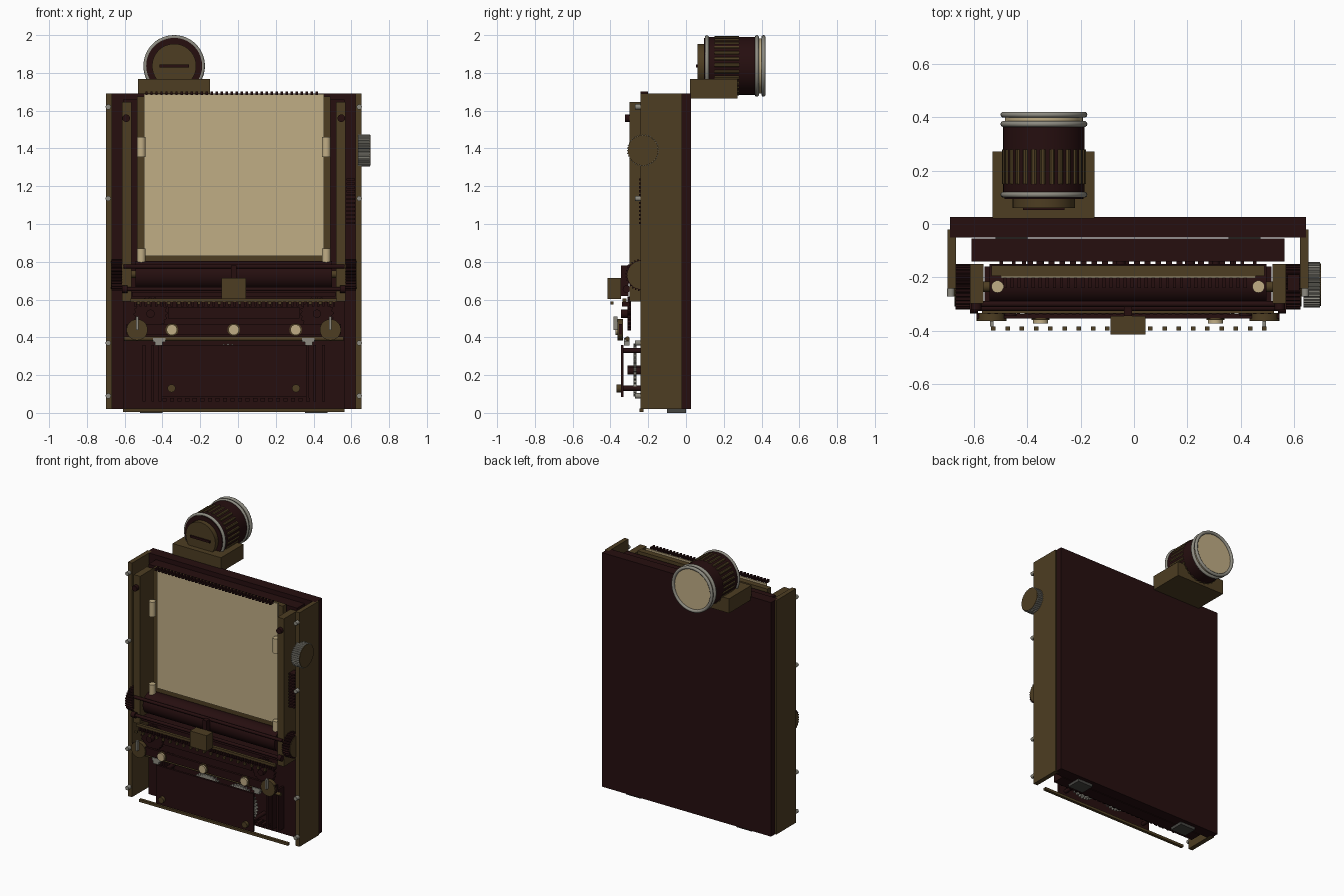
import bpy, bmesh, math
from mathutils import Matrix, Vector

if "Cube" in bpy.data.objects:
    bpy.data.objects.remove(bpy.data.objects["Cube"])

CX = -0.0225  # the machine's own mid plane


def material(name, rgb):
    m = bpy.data.materials.new(name)
    m.diffuse_color = (*rgb, 1)
    m.use_nodes = True
    m.node_tree.nodes["Principled BSDF"].inputs["Base Color"].default_value = m.diffuse_color
    return m


MAROON = material("dark_maroon", (0.019, 0.0045, 0.0048))
BRONZE = material("aged_bronze", (0.075, 0.047, 0.016))
CREAM = material("paper_cream", (0.53, 0.42, 0.235))
STEEL = material("dull_steel", (0.27, 0.26, 0.22))
RUBBER = material("grey_rubber", (0.06, 0.058, 0.052))
TURN = {"z": Matrix(), "x": Matrix.Rotation(math.pi / 2, 4, "Y"),
        "y": Matrix.Rotation(math.pi / 2, 4, "X")}


def finish(name, bm, mat, smooth=False):
    bmesh.ops.recalc_face_normals(bm, faces=bm.faces)
    me = bpy.data.meshes.new(name)
    bm.to_mesh(me)
    bm.free()
    me.materials.append(mat)
    ob = bpy.data.objects.new(name, me)
    bpy.context.collection.objects.link(ob)
    if smooth:
        bpy.ops.object.select_all(action="DESELECT")
        ob.select_set(True)
        bpy.context.view_layer.objects.active = ob
        bpy.ops.object.shade_smooth_by_angle(angle=math.radians(35))
    return ob


def boxes(name, mat, *dims, mirror=False):
    """One object of boxes, each (x0, x1, y0, y1, z0, z1)."""
    bm = bmesh.new()
    dims = list(dims)
    if mirror:
        dims += [(2 * CX - d[1], 2 * CX - d[0], *d[2:]) for d in dims]
    for x0, x1, y0, y1, z0, z1 in dims:
        m = Matrix.Translation(((x0 + x1) / 2, (y0 + y1) / 2, (z0 + z1) / 2))
        bmesh.ops.create_cube(bm, size=1, matrix=m @ Matrix.Diagonal((x1 - x0, y1 - y0, z1 - z0, 1)))
    return finish(name, bm, mat)


def cyls(name, mat, axis, r, depth, *centres, mirror=False, n=32):
    """One object of equal cylinders along an axis."""
    bm = bmesh.new()
    centres = list(centres)
    if mirror:
        centres += [(2 * CX - x, y, z) for x, y, z in centres]
    for c in centres:
        bmesh.ops.create_cone(bm, cap_ends=True, segments=n, radius1=r, radius2=r, depth=depth,
                              matrix=Matrix.Translation(c) @ TURN[axis])
    return finish(name, bm, mat, True)


def gear(name, mat, axis, r_out, r_in, depth, teeth, *centres):
    """Toothed wheel or ribbed knob."""
    bm = bmesh.new()
    for c in centres:
        m = Matrix.Translation(c) @ TURN[axis]
        vs = []
        for i in range(teeth * 4):
            r = r_out if i % 4 < 2 else r_in
            a = math.tau * i / (teeth * 4)
            vs.append(bm.verts.new(m @ Vector((r * math.cos(a), r * math.sin(a), -depth / 2))))
        f = bm.faces.new(vs)
        ext = bmesh.ops.extrude_face_region(bm, geom=[f], use_keep_orig=True)
        up = m.to_3x3() @ Vector((0, 0, depth))
        bmesh.ops.translate(bm, vec=up, verts=[v for v in ext["geom"] if isinstance(v, bmesh.types.BMVert)])
    return finish(name, bm, mat)


def ring(name, mat, c, R, r):
    bpy.ops.mesh.primitive_torus_add(location=c, rotation=(math.pi / 2, 0, 0), major_radius=R,
                                     minor_radius=r, major_segments=48, minor_segments=10)
    ob = bpy.context.object
    ob.name = name
    ob.data.materials.append(mat)
    bpy.ops.object.shade_smooth()


# Case: back plate, inner body, side panels, front lip, feet
boxes("back_plate", MAROON, (-0.69, 0.645, -0.05, 0.027, 0.02, 1.69))
boxes("inner_body", MAROON, (-0.61, 0.565, -0.14, -0.055, 0.02, 1.66))
boxes("side_panels", BRONZE, (-0.70, -0.668, -0.242, -0.02, 0.02, 1.69), mirror=True)
boxes("front_lip", BRONZE, (-0.61, 0.565, -0.245, -0.225, 0.004, 0.022))
boxes("feet", RUBBER, (-0.52, -0.40, -0.10, 0.0, 0.0, 0.021), mirror=True)
cyls("panel_screws", STEEL, "y", 0.014, 0.03, *[(-0.687, -0.256, z) for z in (0.09, 0.37, 1.135, 1.62)],
     mirror=True, n=16)

# Upright rails and their bolts
boxes("upright_rails", BRONZE, (-0.615, -0.565, -0.298, -0.15, 0.59, 1.645), mirror=True)
cyls("rail_bolts", MAROON, "y", 0.02, 0.03, (-0.592, -0.308, 1.56), mirror=True, n=16)

# Paper board, paper, guide rollers and top comb
boxes("paper_board", BRONZE, (-0.535, 0.49, -0.195, -0.155, 0.79, 1.675))
boxes("paper_sheet", CREAM, (-0.498, 0.455, -0.203, -0.195, 0.83, 1.688))
cyls("paper_guides", CREAM, "z", 0.023, 0.105, (-0.512, -0.235, 1.408), mirror=True, n=20)
cyls("lower_paper_guides", CREAM, "z", 0.023, 0.08, (-0.512, -0.235, 0.83), mirror=True, n=20)
boxes("top_comb", MAROON, *[(-0.49 + i * 0.0265, -0.478 + i * 0.0265, -0.24, -0.2, 1.682, 1.702)
                            for i in range(35)])

# Main roller with end knobs, feed rods
cyls("main_roller", MAROON, "x", 0.075, 1.04, (CX, -0.225, 0.73), n=40)
cyls("roller_axle", BRONZE, "x", 0.02, 1.2, (CX, -0.235, 0.735), n=16)
gear("roller_knobs", MAROON, "x", 0.086, 0.077, 0.055, 30, (-0.642, -0.235, 0.73), (0.597, -0.235, 0.73))
cyls("roller_knob_caps", BRONZE, "x", 0.075, 0.006, (-0.67, -0.235, 0.73), mirror=True)
cyls("feed_rods", MAROON, "x", 0.011, 1.17, (CX, -0.315, 0.655), (CX, -0.30, 0.775), n=12)
cyls("rod_ends", MAROON, "x", 0.02, 0.03, (-0.6, -0.315, 0.655), mirror=True, n=16)
boxes("roller_tray", MAROON, (-0.56, 0.515, -0.29, -0.16, 0.615, 0.64))

# Large side knob and ratchet ribs on the right
gear("side_knob", STEEL, "x", 0.085, 0.079, 0.062, 36, (0.667, -0.228, 1.39))
cyls("side_knob_face", BRONZE, "x", 0.08, 0.005, (0.699, -0.228, 1.39))
boxes("ratchet_ribs", MAROON, *[(0.575, 0.62, -0.25, -0.19, 1.0 + i * 0.021, 1.011 + i * 0.021)
                                for i in range(12)])

# Type guide strip, its teeth and the centre carriage
boxes("guide_strip", BRONZE, (-0.57, 0.525, -0.335, -0.315, 0.588, 0.606))
boxes("guide_teeth", BRONZE, *[(-0.536 + i * 0.0535, -0.519 + i * 0.0535, -0.4, -0.385, 0.575, 0.59)
                               for i in range(20)])
boxes("strip_notches", MAROON, *[(-0.55 + i * 0.0277, -0.538 + i * 0.0277, -0.338, -0.3, 0.562, 0.588)
                                 for i in range(39)])
boxes("carriage_block", BRONZE, (-0.088, 0.043, -0.415, -0.345, 0.603, 0.715))
boxes("carriage_stem", MAROON, (-0.038, -0.007, -0.345, -0.305, 0.62, 0.78))

# Ribbon wheels with hubs
gear("ribbon_wheels", MAROON, "y", 0.09, 0.081, 0.018, 20, (-0.463, -0.30, 0.525), (0.418, -0.30, 0.525))
cyls("ribbon_hubs", MAROON, "y", 0.022, 0.05, (-0.463, -0.32, 0.525), mirror=True, n=16)
boxes("wheel_bridge", MAROON, (-0.37, 0.325, -0.31, -0.297, 0.5, 0.56))

# Button bar, buttons, corner dials and levers
boxes("button_bar", MAROON, (-0.59, 0.545, -0.355, -0.338, 0.415, 0.47))
cyls("buttons", CREAM, "y", 0.028, 0.022, *[(x, -0.362, 0.44) for x in (-0.35, CX, 0.305)], n=24)
cyls("button_collars", BRONZE, "y", 0.034, 0.008, *[(x, -0.356, 0.44) for x in (-0.35, CX, 0.305)], n=24)
cyls("corner_dials", BRONZE, "y", 0.056, 0.03, (-0.534, -0.348, 0.44), mirror=True)
boxes("dial_levers", STEEL, (-0.541, -0.527, -0.385, -0.363, 0.44, 0.51), mirror=True)
cyls("cross_bar", BRONZE, "x", 0.012, 1.16, (CX, -0.31, 0.393), n=16)
boxes("bar_clips", STEEL, (-0.45, -0.385, -0.328, -0.30, 0.375, 0.397),
      (-0.44, -0.40, -0.328, -0.30, 0.356, 0.375), mirror=True)

# Lower front cover, bolts, slats and the gears behind
boxes("front_cover", MAROON, (-0.405, 0.362, -0.345, -0.33, 0.085, 0.36))
cyls("cover_bolts", BRONZE, "y", 0.021, 0.026, (-0.352, -0.355, 0.13), mirror=True, n=20)
cyls("cover_posts", MAROON, "y", 0.014, 0.2, (-0.352, -0.23, 0.13), (-0.352, -0.23, 0.33), mirror=True, n=12)
boxes("cover_slats", MAROON, *[(x, x + 0.014, -0.2, -0.13, 0.06, 0.36) for x in (-0.505, -0.458, -0.42)],
      mirror=True)
boxes("lower_dashes", MAROON, *[(-0.4 + i * 0.04, -0.378 + i * 0.04, -0.2, -0.13, 0.06, 0.08)
                                for i in range(20)])
gear("drive_gears", STEEL, "y", 0.135, 0.122, 0.018, 36, (-0.05, -0.27, 0.232), (0.21, -0.27, 0.222))
cyls("gear_axles", MAROON, "y", 0.018, 0.17, (-0.05, -0.225, 0.232), (0.21, -0.225, 0.222), n=16)

# Lamp drum on its bracket
LX, LZ = -0.338, 1.837
boxes("drum_bracket", BRONZE, (-0.53, -0.148, 0.02, 0.272, 1.665, 1.768))
cyls("drum", MAROON, "y", 0.153, 0.27, (LX, 0.24, LZ), n=48)
gear("drum_ribs", BRONZE, "y", 0.158, 0.150, 0.13, 28, (LX, 0.215, LZ))
cyls("drum_cap", BRONZE, "y", 0.117, 0.05, (LX, 0.085, LZ), n=40)
cyls("drum_cap_rim", MAROON, "y", 0.148, 0.012, (LX, 0.1, LZ), n=40)
boxes("cap_slot", MAROON, (LX - 0.078, LX + 0.078, 0.052, 0.062, LZ - 0.008, LZ + 0.008))
cyls("drum_lens", CREAM, "y", 0.146, 0.035, (LX, 0.39, LZ), n=48)
for i, y in enumerate((0.11, 0.375, 0.41)):
    ring(f"drum_ring_{i + 1}", STEEL, (LX, y, LZ), 0.152, 0.011)
